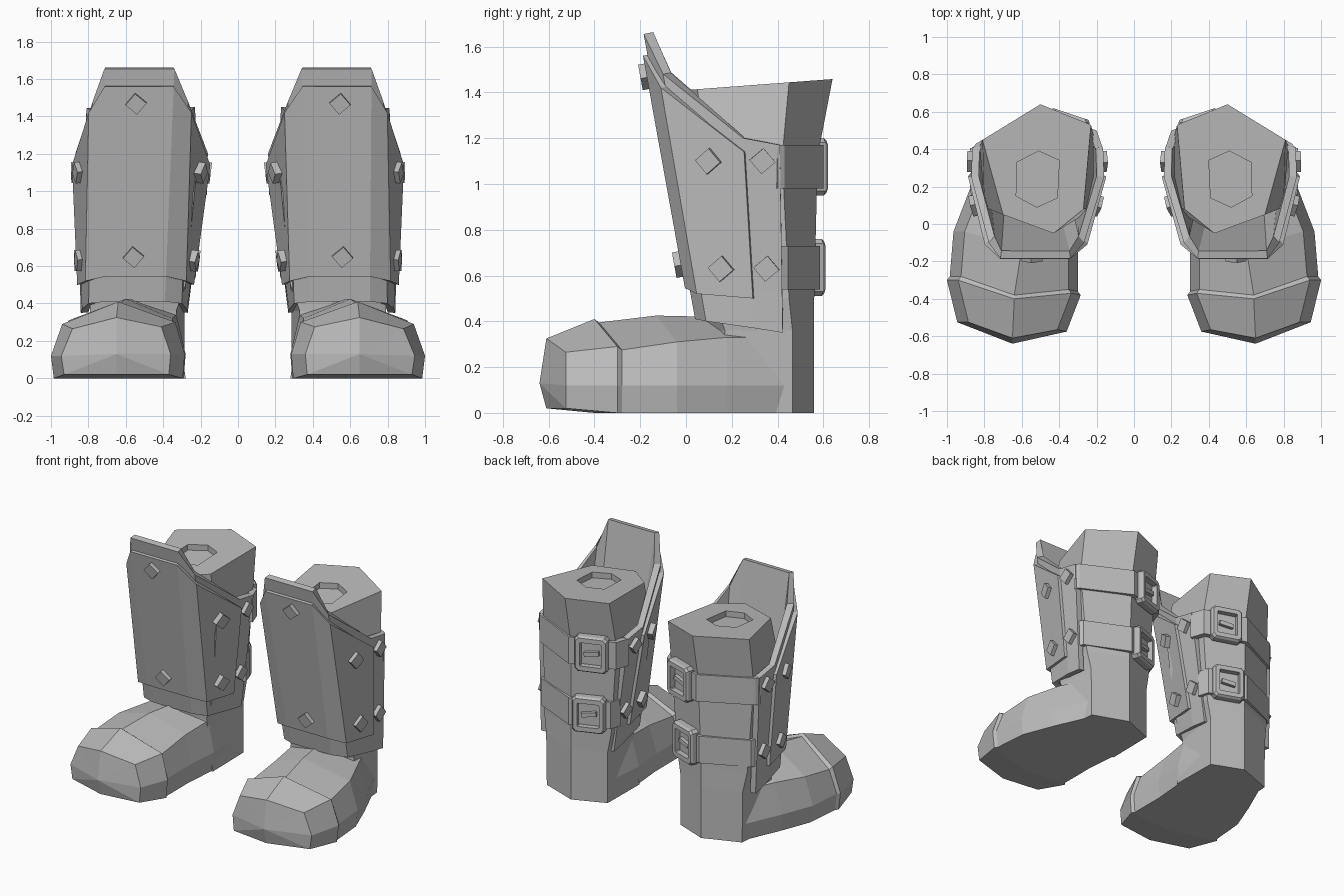
import bpy, bmesh
from mathutils import Vector, Matrix

if "Cube" in bpy.data.objects:
    bpy.data.objects.remove(bpy.data.objects["Cube"], do_unlink=True)

grey = bpy.data.materials.new("plain_grey")
grey.use_nodes = True
grey.diffuse_color = (0.5, 0.5, 0.5, 1)
grey.node_tree.nodes["Principled BSDF"].inputs["Base Color"].default_value = (0.5, 0.5, 0.5, 1)


def finish(name, bm, thickness=0, recalc=True):
    """Turn a bmesh into a mirrored pair of parts."""
    if recalc:
        bmesh.ops.recalc_face_normals(bm, faces=bm.faces)
    mesh = bpy.data.meshes.new(name)
    bm.to_mesh(mesh)
    bm.free()
    mesh.materials.append(grey)
    ob = bpy.data.objects.new(name, mesh)
    bpy.context.collection.objects.link(ob)
    if thickness:
        solid = ob.modifiers.new("thickness", 'SOLIDIFY')
        solid.thickness = thickness
        solid.offset = -1
        solid.use_even_offset = True
    mirror = ob.modifiers.new("pair", 'MIRROR')
    mirror.use_mirror_merge = False


def skin(bm, rings, around=True, caps=True, closed=False):
    """Join rows of points with quads; returns the end caps."""
    vs = [[bm.verts.new(p) for p in ring] for ring in rings]
    n = len(vs[0])
    for r in range(len(vs) if closed else len(vs) - 1):
        a, b = vs[r], vs[(r + 1) % len(vs)]
        for i in range(n if around else n - 1):
            j = (i + 1) % n
            bm.faces.new((a[i], a[j], b[j], b[i]))
    if caps:
        return [bm.faces.new(vs[0]), bm.faces.new(vs[-1])]


# Foot: sections of inner, centre and outer x, then y, then side and top height
def foot_section(xi, xc, xo, yi, yc, yo, side, top, z0=0, shrink=0):
    xi, xo, side, top = xi + shrink, xo - shrink, side - shrink, top - shrink
    return [(xi + .01, yi, z0), (xi, yi, .13), (xi + .05, yi + .01, side), (xc, yc, top),
            (xo - .06, yo, side - .01), (xo, yo, .12), (xo - .015, yo, z0), (xc, yc, z0)]


seam = (.285, .64, 1.0, -.38, -.40, -.30, .30, .41)
behind = seam[:3] + tuple(y + .02 for y in seam[3:6]) + seam[6:]
bm = bmesh.new()
toe_cap, _ = skin(bm, [
    foot_section(.36, .65, .945, -.575, -.61, -.525, .275, .325, z0=.02),
    foot_section(*seam),
    foot_section(*behind, shrink=.015),
    foot_section(.30, .60, .965, -.10, -.13, -.04, .32, .425),
    foot_section(.28, .56, .88, .13, .10, .18, .34, .42),
    foot_section(.31, .52, .765, .44, .44, .44, .34, .38)])
tip = bmesh.ops.poke(bm, faces=[toe_cap])["verts"][0]
tip.co = (.65, -.64, .13)
finish("foot", bm)

# Shaft: six-sided tube with a shallow hollow in its top
heel = [(.51, .56), (.285, .47), (.28, .12), (.50, .06), (.79, .15), (.765, .465)]
ankle = [(.51, .56), (.285, .47), (.33, .12), (.50, .06), (.79, .17), (.77, .465)]
waist = [(.51, .56), (.26, .465), (.28, .11), (.50, .06), (.80, .12), (.795, .45)]
calf = [(.50, .575), (.215, .47), (.22, .08), (.46, -.01), (.80, .09), (.825, .42)]
rim = [(.50, .64), (.23, .53), (.27, .08), (.43, -.05), (.70, .05), (.81, .45)]
hole = [(.51, .39), (.40, .34), (.41, .14), (.52, .09), (.63, .15), (.625, .33)]


def at(ring, z, slope=0):
    return [(x, y, z + slope * y) for x, y in ring]


bm = bmesh.new()
skin(bm, [at(heel, 0), at(ankle, .36), at(waist, .50), at(calf, 1.12), at(rim, 1.41, .075),
          at(hole, 1.41, .075), at(hole, 1.37, .075)])
finish("shaft", bm)

# Shin guard columns: centre, half width, y and z at the top, half width and y low down
columns = [(.515, .35, .41, 1.17, .30, .42), (.515, .355, .25, 1.20, .295, .29),
           (.522, .255, -.10, 1.48, .25, .065), (.527, .187, -.185, 1.655, .16, .018)]
LOW = .53


def guard_point(col, z, side=1, push=0):
    c1, h1, y1, z1, h0, y0 = columns[col]
    t = (z - LOW) / (z1 - LOW)
    half = h0 + (h1 - h0) * t + push * (col < 3)
    y = y0 + (y1 - y0) * t - push * (col > 1)
    return Vector((.546 + (c1 - .546) * t + side * half, y, z))


def guard_row(first, heights, push=0):
    outer = [guard_point(first + i, z, 1, push) for i, z in enumerate(heights)]
    inner = [guard_point(first + i, z, -1, push) for i, z in enumerate(heights)]
    return outer + inner[::-1]


bm = bmesh.new()
skin(bm, [guard_row(0, [c[3] for c in columns]), guard_row(0, [LOW] * 4),
          guard_row(0, (.35, .37, .40, .41))], around=False, caps=False)
finish("shin_guard", bm, .04, recalc=False)

RAISE = .02
bm = bmesh.new()
skin(bm, [guard_row(1, (1.14, 1.42, 1.56), RAISE),
          guard_row(1, (.50, .52, .545), RAISE)], around=False, caps=False)
finish("shin_plate", bm, .035, recalc=False)


def frame_matrix(origin, normal):
    """Local z along the normal, local y as upright as possible."""
    n = normal.normalized()
    x = Vector((0, 0, 1)).cross(n).normalized()
    m = Matrix((x, n.cross(x), n)).transposed().to_4x4()
    m.translation = origin
    return m


def box(bm, matrix, size):
    bmesh.ops.create_cube(bm, size=1, matrix=matrix @ Matrix.Diagonal((*size, 1)))


# Studs: tilted square pegs standing on the guard
def stud(bm, a, b, down):
    """Place a stud between two points, with a third giving the slope."""
    normal = (b - a).cross(down)
    middle = (a + b) / 2
    outward = middle - Vector((.52, .3, middle.z))
    if normal.dot(outward) < 0:
        normal.negate()
    box(bm, frame_matrix(middle, normal) @ Matrix.Rotation(.7, 4, 'Z'), (.08, .08, .056))


bm = bmesh.new()
shift = Vector((.015, 0, 0))
for z in (1.47, .65):
    a, b = (guard_point(3, z, s, RAISE) + shift for s in (1, -1))
    stud(bm, a, b, guard_point(3, z - .1, 1, RAISE) + shift - a)
for z in (1.10, .63):
    for s in (1, -1):
        for c, push in ((0, 0), (1, RAISE)):
            a, b = guard_point(c, z, s, push), guard_point(c + 1, z, s, push)
            stud(bm, a, b, guard_point(c, z - .1, s, push) - a)
finish("studs", bm)


# Straps around the back, each with a buckle on its inner rear face
def chamfered(w, h, c, depth):
    w, h = w / 2, h / 2
    pts = [(w, c - h), (w, h - c), (w - c, h), (c - w, h),
           (-w, h - c), (-w, c - h), (c - w, -h), (w - c, -h)]
    return [Vector((x, y, depth)) for x, y in pts]


def strap(name, path, low, high):
    bm = bmesh.new()
    skin(bm, [at(path, high), at(path, low)], around=False, caps=False)
    finish(name + "_strap", bm, .04, recalc=False)
    a, b = (Vector((*p, (low + high) / 2)) for p in path[1:3])
    along = b - a
    m = frame_matrix((a + b) / 2, Vector((-along.y, along.x, 0)))
    bm = bmesh.new()
    rings = [chamfered(.22, .25, .02, -.02), chamfered(.22, .25, .02, .025),
             chamfered(.20, .23, .02, .04), chamfered(.145, .165, .005, .04),
             chamfered(.145, .165, .005, -.02)]
    skin(bm, [[m @ p for p in ring] for ring in rings], caps=False, closed=True)
    box(bm, m @ Matrix.Rotation(.15, 4, 'Z'), (.10, .03, .05))
    finish(name + "_buckle", bm)


strap("upper", [(.165, .40), (.20, .50), (.50, .60), (.845, .43), (.865, .40)], .98, 1.17)
strap("lower", [(.225, .41), (.25, .49), (.51, .585), (.82, .445), (.84, .41)], .54, .73)
